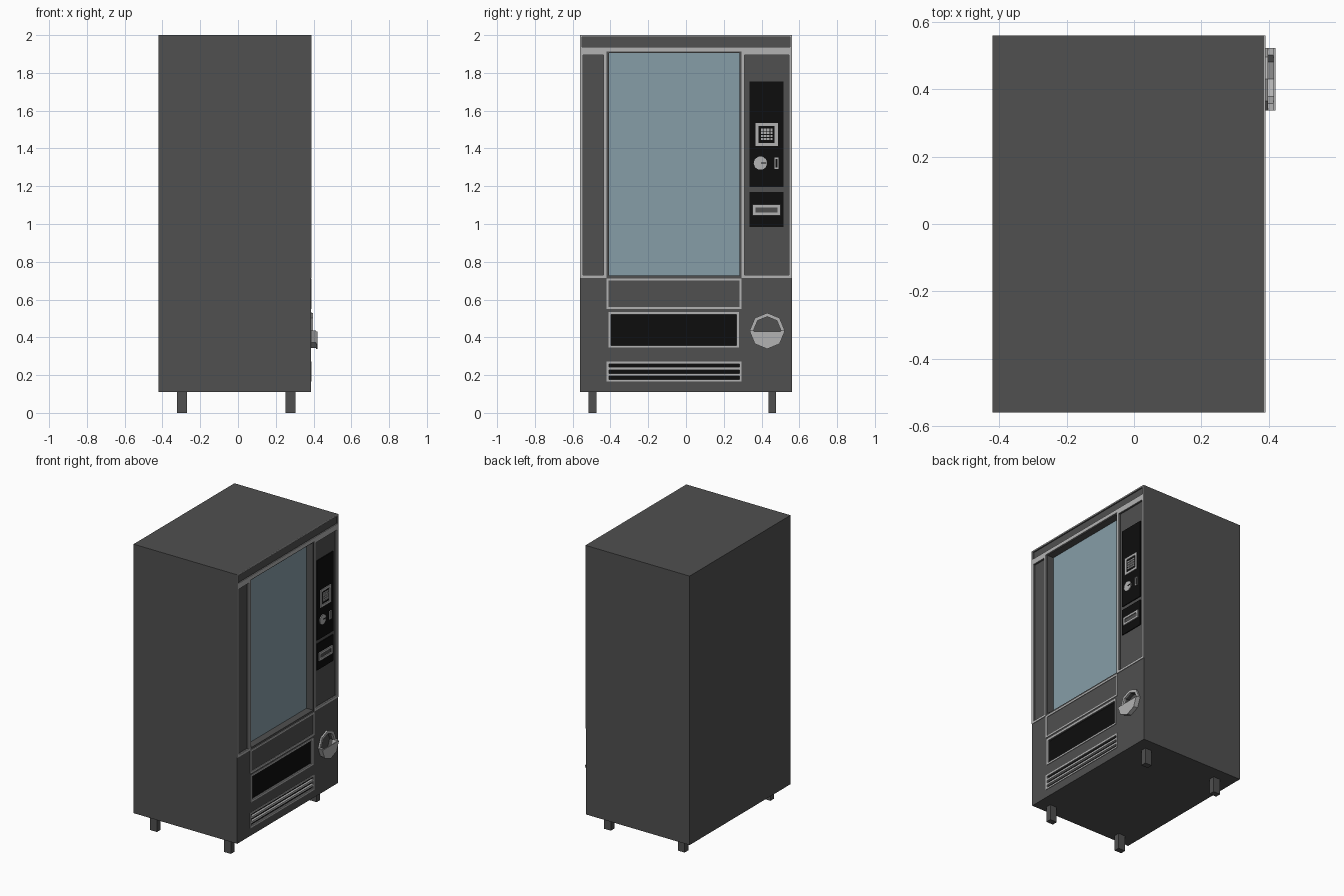
import bpy, bmesh, math

if "Cube" in bpy.data.objects:
    bpy.data.objects.remove(bpy.data.objects["Cube"])

FRONT, TRIM = 0.386, 0.39          # front skin and raised trim, facing +x


def material(name, rgb):
    m = bpy.data.materials.new(name)
    m.diffuse_color = (*rgb, 1)
    m.use_nodes = True
    m.node_tree.nodes["Principled BSDF"].inputs["Base Color"].default_value = m.diffuse_color
    return m


DARK = material("dark_grey", (0.08, 0.08, 0.08))
LIGHT = material("light_trim", (0.45, 0.45, 0.45))
BLACK = material("black", (0.004, 0.004, 0.004))
GLASS = material("glass_blue", (0.24, 0.34, 0.39))


def prisms(name, outlines, mat):
    """One mesh from (points in y-z, x0, x1) outlines extruded along x."""
    bm = bmesh.new()
    for pts, x0, x1 in outlines:
        face = bm.faces.new([bm.verts.new((x0, y, z)) for y, z in pts])
        ext = bmesh.ops.extrude_face_region(bm, geom=[face], use_keep_orig=True)
        verts = [g for g in ext["geom"] if isinstance(g, bmesh.types.BMVert)]
        bmesh.ops.translate(bm, vec=(x1 - x0, 0, 0), verts=verts)
    bmesh.ops.recalc_face_normals(bm, faces=bm.faces)
    mesh = bpy.data.meshes.new(name)
    bm.to_mesh(mesh)
    bm.free()
    mesh.materials.append(mat)
    ob = bpy.data.objects.new(name, mesh)
    bpy.context.collection.objects.link(ob)
    return ob


def rect(y0, y1, z0, z1):
    return [(y0, z0), (y1, z0), (y1, z1), (y0, z1)]


def box(name, y0, y1, z0, z1, x0, x1, mat):
    return prisms(name, [(rect(y0, y1, z0, z1), x0, x1)], mat)


def frame(name, y0, y1, z0, z1, t, x0=FRONT, x1=TRIM, mat=LIGHT):
    """Rectangular border made of four mitred bars."""
    a, b = rect(y0, y1, z0, z1), rect(y0 + t, y1 - t, z0 + t, z1 - t)
    bars = [([a[i], a[(i + 1) % 4], b[(i + 1) % 4], b[i]], x0, x1) for i in range(4)]
    return prisms(name, bars, mat)


def arc(cy, cz, r, start, end, n):
    angles = [math.radians(start + (end - start) * i / n) for i in range(n + 1)]
    return [(cy + r * math.cos(a), cz + r * math.sin(a)) for a in angles]


# Cabinet with recessed window, side panels, header, chute, vent and return cup
cabinet = box("cabinet", -0.56, 0.56, 0.11, 2.0, -0.42, FRONT, DARK)
CUP_Y, CUP_Z, CUP_R = 0.43, 0.437, 0.0925
recesses = [
    (rect(-0.408, 0.283, 0.727, 1.905), 0.33, 0.45),
    (rect(-0.544, -0.436, 0.731, 1.896), 0.375, 0.45),
    (rect(0.311, 0.544, 0.731, 1.896), 0.375, 0.45),
    (rect(-0.55, 0.55, 1.936, 1.99), 0.38, 0.45),
    (rect(-0.398, 0.268, 0.357, 0.523), 0.36, 0.45),
    (rect(-0.408, 0.283, 0.177, 0.26), 0.37, 0.45),
    (arc(CUP_Y, CUP_Z, CUP_R - 0.02, 0, 360, 8)[:-1], 0.36, 0.45),
]
cutter = prisms("recess_cutter", recesses, DARK)
cutter.hide_render = True
mod = cabinet.modifiers.new("recesses", "BOOLEAN")
mod.operation, mod.solver, mod.object = "DIFFERENCE", "EXACT", cutter
bpy.context.view_layer.objects.active = cabinet
bpy.ops.object.modifier_apply(modifier=mod.name)
bpy.data.objects.remove(cutter)

# Feet
for side, y in (("left", -0.495), ("right", 0.457)):
    for end, x in (("rear", -0.297), ("front", 0.278)):
        box(f"{end}_{side}_foot", y - 0.02, y + 0.02, 0, 0.11, x - 0.027, x + 0.027, DARK)

# Window, chute and vent backs
box("window_glass", -0.408, 0.283, 0.727, 1.905, 0.325, 0.335, GLASS)
box("chute_flap", -0.398, 0.268, 0.357, 0.523, 0.355, 0.375, BLACK)
box("vent_back", -0.408, 0.283, 0.177, 0.26, 0.365, 0.374, BLACK)

# Trim frames
frame("header_trim", -0.56, 0.56, 1.928, 2.0, 0.009)
box("upper_trim_bar", -0.56, 0.56, 1.912, 1.928, FRONT, TRIM, LIGHT)
frame("left_panel_trim", -0.56, -0.42, 0.715, 1.912, 0.016)
frame("control_panel_trim", 0.295, 0.56, 0.715, 1.912, 0.016)
frame("lower_panel_trim", -0.42, 0.295, 0.55, 0.712, 0.011)
frame("chute_trim", -0.41, 0.28, 0.345, 0.535, 0.013)
frame("vent_trim", -0.42, 0.295, 0.165, 0.272, 0.012)
for i, z in enumerate((0.202, 0.235)):
    box(f"vent_slat_{i + 1}", -0.408, 0.283, z - 0.007, z + 0.007, 0.374, TRIM, LIGHT)

# Black control plates
P = 0.381
box("keypad_plate", 0.335, 0.515, 1.195, 1.755, 0.372, P, BLACK)
box("bill_plate", 0.335, 0.515, 0.985, 1.17, 0.372, P, BLACK)

# Keypad
frame("keypad_frame", 0.368, 0.486, 1.412, 1.536, 0.017, P, 0.387)
keys = []
for i in range(4):
    for j in range(4):
        y, z = 0.397 + 0.0165 * i, 1.444 + 0.0165 * j
        keys.append((rect(y, y + 0.012, z, z + 0.012), P, 0.386))
prisms("keypad_buttons", keys, LIGHT)

# Coin knob, coin slot and bill slot
prisms("coin_knob", [(arc(0.394, 1.322, 0.036, 0, 360, 10)[:-1], P, 0.387)], LIGHT)
box("knob_slot", 0.396, 0.425, 1.319, 1.326, 0.386, 0.389, BLACK)
frame("coin_slot", 0.468, 0.491, 1.292, 1.351, 0.006, P, 0.387)
frame("bill_slot", 0.352, 0.5, 1.045, 1.102, 0.015, P, 0.389)
box("bill_slot_mouth", 0.367, 0.485, 1.06, 1.087, 0.38, 0.383, DARK)


# Coin return: octagonal rim above, open pocket below
def half_ring(start, end):
    return (arc(CUP_Y, CUP_Z, CUP_R, start, end, 4)
            + arc(CUP_Y, CUP_Z, CUP_R - 0.02, end, start, 4))


prisms("coin_return_rim", [(half_ring(0, 180), FRONT, 0.398)], LIGHT)
prisms("coin_return_pocket", [
    (half_ring(180, 360), FRONT, 0.414),
    (arc(CUP_Y, CUP_Z - 0.006, CUP_R, 180, 360, 4), 0.414, 0.42)], LIGHT)
